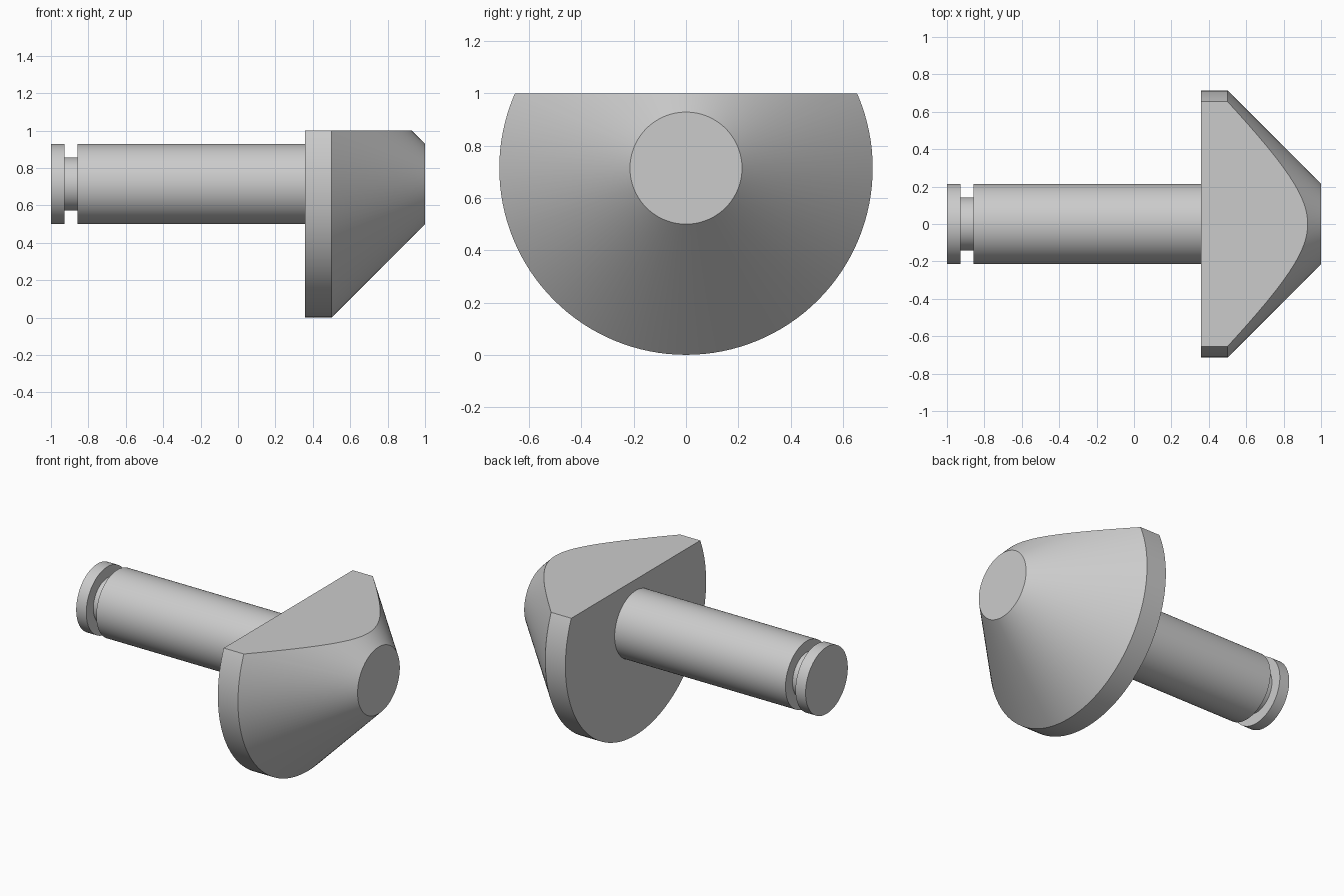
import bpy, bmesh
from math import tau
from mathutils import Vector, Matrix

if "Cube" in bpy.data.objects:
    bpy.data.objects.remove(bpy.data.objects["Cube"])

U = 1 / 14                      # design unit
AXIS_Z = 10 * U                 # height of the turning axis
SEGMENTS = 128

# Half profile (x, radius): grooved shaft, then rimmed conical head
profile = [(-14, 3), (-13, 3), (-13, 2), (-12, 2), (-12, 3),
           (5, 3), (5, 10), (7, 10), (14, 3)]

# Turn the profile around the x direction
bm = bmesh.new()
verts = [bm.verts.new((x * U, 0, AXIS_Z + r * U)) for x, r in profile]
edges = [bm.edges.new(pair) for pair in zip(verts, verts[1:])]
bmesh.ops.spin(bm, geom=verts + edges, cent=(0, 0, AXIS_Z), axis=(1, 0, 0),
               angle=tau, steps=SEGMENTS, use_duplicate=False)
bmesh.ops.remove_doubles(bm, verts=bm.verts[:], dist=1e-5)

# Slice the head flat at z = 1, then close the flat and both round ends
bmesh.ops.bisect_plane(bm, geom=bm.verts[:] + bm.edges[:] + bm.faces[:],
                       dist=1e-6, plane_co=(0, 0, 1), plane_no=(0, 0, 1),
                       clear_outer=True)
bmesh.ops.holes_fill(bm, edges=[e for e in bm.edges if e.is_boundary], sides=0)
bmesh.ops.recalc_face_normals(bm, faces=bm.faces[:])

mesh = bpy.data.meshes.new("locating_pin")
bm.to_mesh(mesh)
bm.free()
pin = bpy.data.objects.new("locating_pin", mesh)
bpy.context.collection.objects.link(pin)

# Smooth turned surfaces with crisp edges
bpy.context.view_layer.objects.active = pin
pin.select_set(True)
bpy.ops.object.shade_smooth_by_angle()
